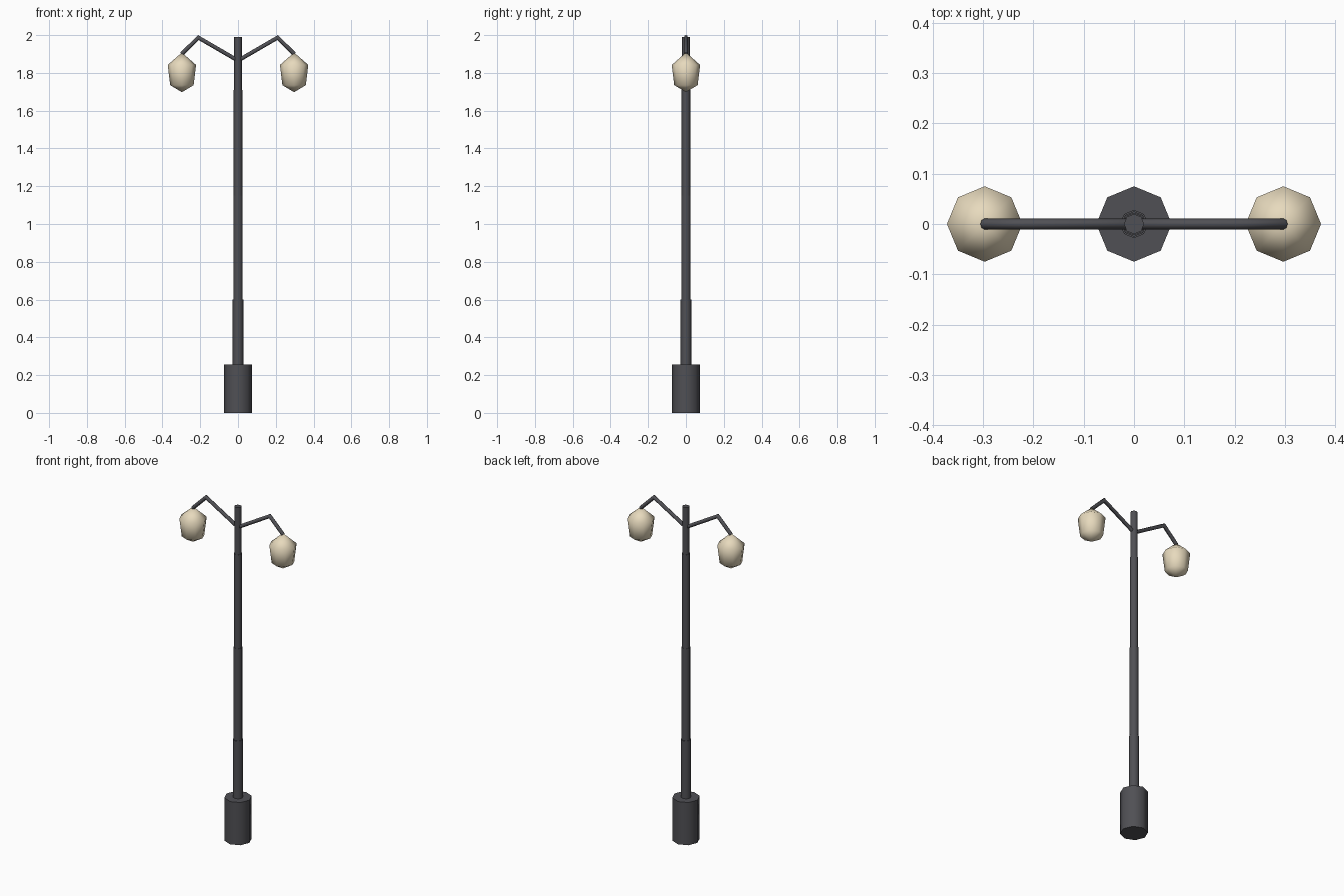
import bpy, bmesh, math
from mathutils import Vector

if "Cube" in bpy.data.objects:
    bpy.data.objects.remove(bpy.data.objects["Cube"])

SIDES = 8


def material(name, color):
    m = bpy.data.materials.new(name)
    m.diffuse_color = (*color, 1)
    m.use_nodes = True
    m.node_tree.nodes["Principled BSDF"].inputs["Base Color"].default_value = m.diffuse_color
    return m


metal = material("dark_metal", (0.08, 0.08, 0.09))
glass = material("cream_glass", (0.80, 0.70, 0.51))


def skin(name, rings, mat):
    """Join a list of point rings (one point = apex) into a closed solid."""
    bm = bmesh.new()
    vr = [[bm.verts.new(p) for p in ring] for ring in rings]
    for a, b in zip(vr, vr[1:]):
        for i in range(SIDES):
            j = (i + 1) % SIDES
            if len(a) == 1:
                bm.faces.new((a[0], b[j], b[i]))
            elif len(b) == 1:
                bm.faces.new((a[i], a[j], b[0]))
            else:
                bm.faces.new((a[i], a[j], b[j], b[i]))
    for end in (vr[0], vr[-1]):
        if len(end) > 1:
            bm.faces.new(end)
    bmesh.ops.recalc_face_normals(bm, faces=bm.faces)
    me = bpy.data.meshes.new(name)
    bm.to_mesh(me)
    bm.free()
    me.materials.append(mat)
    ob = bpy.data.objects.new(name, me)
    bpy.context.collection.objects.link(ob)
    bpy.ops.object.select_all(action='DESELECT')
    bpy.context.view_layer.objects.active = ob
    ob.select_set(True)
    bpy.ops.object.shade_smooth_by_angle(angle=math.radians(75))
    return ob


def lathe(name, profile, mat, x=0):
    """Turn (radius, z) points around a vertical axis at x."""
    rings = []
    for r, z in profile:
        n = SIDES if r else 1
        rings.append([(x + r * math.cos(math.tau * i / SIDES),
                       r * math.sin(math.tau * i / SIDES), z) for i in range(n)])
    return skin(name, rings, mat)


def tube(name, path, radius, mat):
    """Sweep an octagon along an xz path with mitred corners."""
    pts = [Vector((x, 0, z)) for x, z in path]
    dirs = [(b - a).normalized() for a, b in zip(pts, pts[1:])]
    rings = []
    for k, p in enumerate(pts):
        d0, d1 = dirs[max(k - 1, 0)], dirs[min(k, len(dirs) - 1)]
        t = (d0 + d1).normalized()
        side = Vector((-t.z, 0, t.x)) / t.dot(d0)
        rings.append([p + radius * (math.cos(math.tau * i / SIDES) * side
                      + math.sin(math.tau * i / SIDES) * Vector((0, 1, 0)))
                      for i in range(SIDES)])
    return skin(name, rings, mat)


# Base and stepped pole
lathe("base", [(0.075, 0), (0.075, 0.255)], metal)
lathe("pole", [(0.028, 0.25), (0.028, 0.6), (0.025, 0.6), (0.025, 1.15),
               (0.0225, 1.15), (0.0225, 1.71), (0.02, 1.71), (0.02, 1.99)], metal)

# Bent arms and hanging lamps on both sides
for s, label in ((-1, "left"), (1, "right")):
    tube(label + "_arm", [(0, 1.865), (s * 0.21, 1.987), (s * 0.298, 1.9)], 0.0105, metal)
    lathe(label + "_lamp", [(0, 1.698), (0.062, 1.735), (0.075, 1.842), (0, 1.908)],
          glass, s * 0.297)
